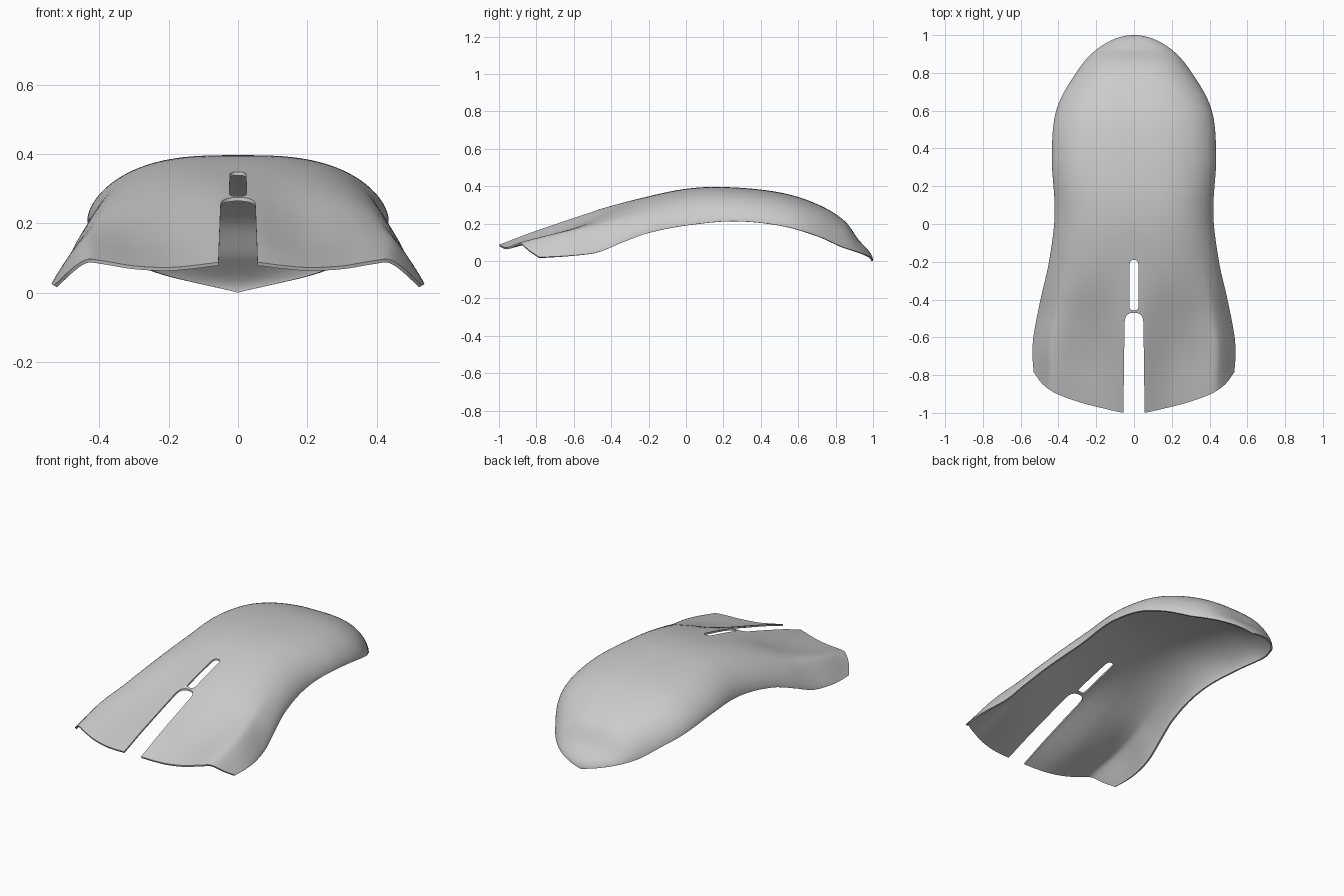
import bpy, bmesh, math

if "Cube" in bpy.data.objects:
    bpy.data.objects.remove(bpy.data.objects["Cube"])


def curve(points):
    """Smooth interpolation through (t, value) points."""
    pts = sorted(points)
    n = len(pts)
    slope = []
    for i in range(n):
        a, b = pts[max(i - 1, 0)], pts[min(i + 1, n - 1)]
        slope.append((b[1] - a[1]) / (b[0] - a[0]))

    def f(t):
        t = min(max(t, pts[0][0]), pts[-1][0])
        i = 0
        while i < n - 2 and t > pts[i + 1][0]:
            i += 1
        (t0, v0), (t1, v1) = pts[i], pts[i + 1]
        h = t1 - t0
        k = (t - t0) / h
        return ((2*k**3 - 3*k**2 + 1) * v0 + (k**3 - 2*k**2 + k) * h * slope[i]
                + (3*k**2 - 2*k**3) * v1 + (k**3 - k**2) * h * slope[i + 1])
    return f


def along(points):
    """Curve over y, spaced by sqrt of the distance from the round tip."""
    f = curve([(math.sqrt(1 - y), v) for y, v in points])
    return lambda y: f(math.sqrt(max(0, 1 - y)))


# Plan half width, crown height and rim height along the length
width = along([(1, 0), (.97, .125), (.9, .226), (.8, .307), (.6, .412), (.35, .435),
               (.05, .42), (-.2, .45), (-.4, .495), (-.6, .533), (-.7, .538),
               (-.8, .53), (-1, .525)])
crown = along([(1, 0), (.93, .105), (.85, .212), (.7, .305), (.5, .367), (.2, .396),
               (0, .386), (-.2, .346), (-.47, .275), (-.8, .167), (-1, .09)])
rim = along([(1, 0), (.85, .07), (.7, .135), (.5, .19), (.25, .213), (0, .19),
             (-.2, .15), (-.35, .095), (-.47, .047), (-.6, .03), (-.8, .02), (-1, .01)])
# Rear section shape and rear trim line across the width
rear_shape = curve([(0, 1), (.1, .97), (.24, .8), (.38, .67), (.57, .64), (.75, .69),
                    (.84, .64), (1, 0)])
rear_trim = curve([(0, -1), (.1, -1), (.38, -.967), (.57, -.94), (.75, -.905),
                   (.84, -.88), (.93, -.84), (1, -.785)])


def point(u, v):
    a = abs(u)
    s = v * math.sqrt(1 - rear_trim(a))
    y = 1 - s * s
    dome = max(0, 1 - a**3) ** .6
    k = min(max((-.15 - y) / .7, 0), 1)
    k = k * k * (3 - 2 * k)
    shape = dome * (1 - k) + rear_shape(a) * k
    lo = rim(y)
    return (u * width(y), y, lo + (crown(y) - lo) * shape)


def link(name, bm):
    me = bpy.data.meshes.new(name)
    bm.to_mesh(me)
    bm.free()
    ob = bpy.data.objects.new(name, me)
    bpy.context.collection.objects.link(ob)
    return ob


# Shell surface
COLS, ROWS = 72, 80
bm = bmesh.new()
grid = [[bm.verts.new(point(math.sin((2 * c / COLS - 1) * math.pi / 2), r / ROWS))
         for c in range(COLS + 1)] for r in range(ROWS + 1)]
for r in range(ROWS):
    for c in range(COLS):
        bm.faces.new((grid[r][c], grid[r + 1][c], grid[r + 1][c + 1], grid[r][c + 1]))
bmesh.ops.remove_doubles(bm, verts=bm.verts, dist=1e-5)
bmesh.ops.recalc_face_normals(bm, faces=bm.faces)
if sum(f.normal.z for f in bm.faces) < 0:
    bmesh.ops.reverse_faces(bm, faces=bm.faces)
shell = link("saddle_shell", bm)
solid = shell.modifiers.new("thickness", 'SOLIDIFY')
solid.thickness = .01
solid.offset = -1


def slot_cutter(name, hw0, hw1, y0, y1, cap):
    """Upright prism with rounded ends, tapering from hw0 to hw1."""
    outline = []
    for hw, yc, d in ((hw1, y1 - cap, 1), (hw0, y0 + cap, -1)):
        for i in range(13):
            t = math.pi * i / 12
            cx = math.copysign(abs(math.cos(t)) ** .75, math.cos(t))
            outline.append((d * hw * cx, yc + d * cap * math.sin(t) ** .75))
    b = bmesh.new()
    face = b.faces.new([b.verts.new((x, y, -.5)) for x, y in outline])
    ext = bmesh.ops.extrude_face_region(b, geom=[face])
    bmesh.ops.translate(b, vec=(0, 0, 1.5),
                        verts=[g for g in ext['geom'] if isinstance(g, bmesh.types.BMVert)])
    bmesh.ops.recalc_face_normals(b, faces=b.faces)
    ob = link(name, b)
    ob.hide_render = True
    return ob


# Open rear notch and the closed slot ahead of it
cutters = [slot_cutter("notch_cutter", .058, .05, -1.2, -.47, .06),
           slot_cutter("slot_cutter", .025, .023, -.457, -.19, .03)]
for cutter in cutters:
    m = shell.modifiers.new(cutter.name, 'BOOLEAN')
    m.operation = 'DIFFERENCE'
    m.solver = 'EXACT'
    m.object = cutter

# Bake the modifiers and drop the cutters
bpy.context.view_layer.update()
dg = bpy.context.evaluated_depsgraph_get()
baked = bpy.data.meshes.new_from_object(shell.evaluated_get(dg))
shell.modifiers.clear()
shell.data = baked
for cutter in cutters:
    bpy.data.objects.remove(cutter)
for v in baked.vertices:
    v.co.z = max(v.co.z, 0)

bpy.context.view_layer.objects.active = shell
shell.select_set(True)
bpy.ops.object.shade_smooth_by_angle(angle=math.radians(40))
